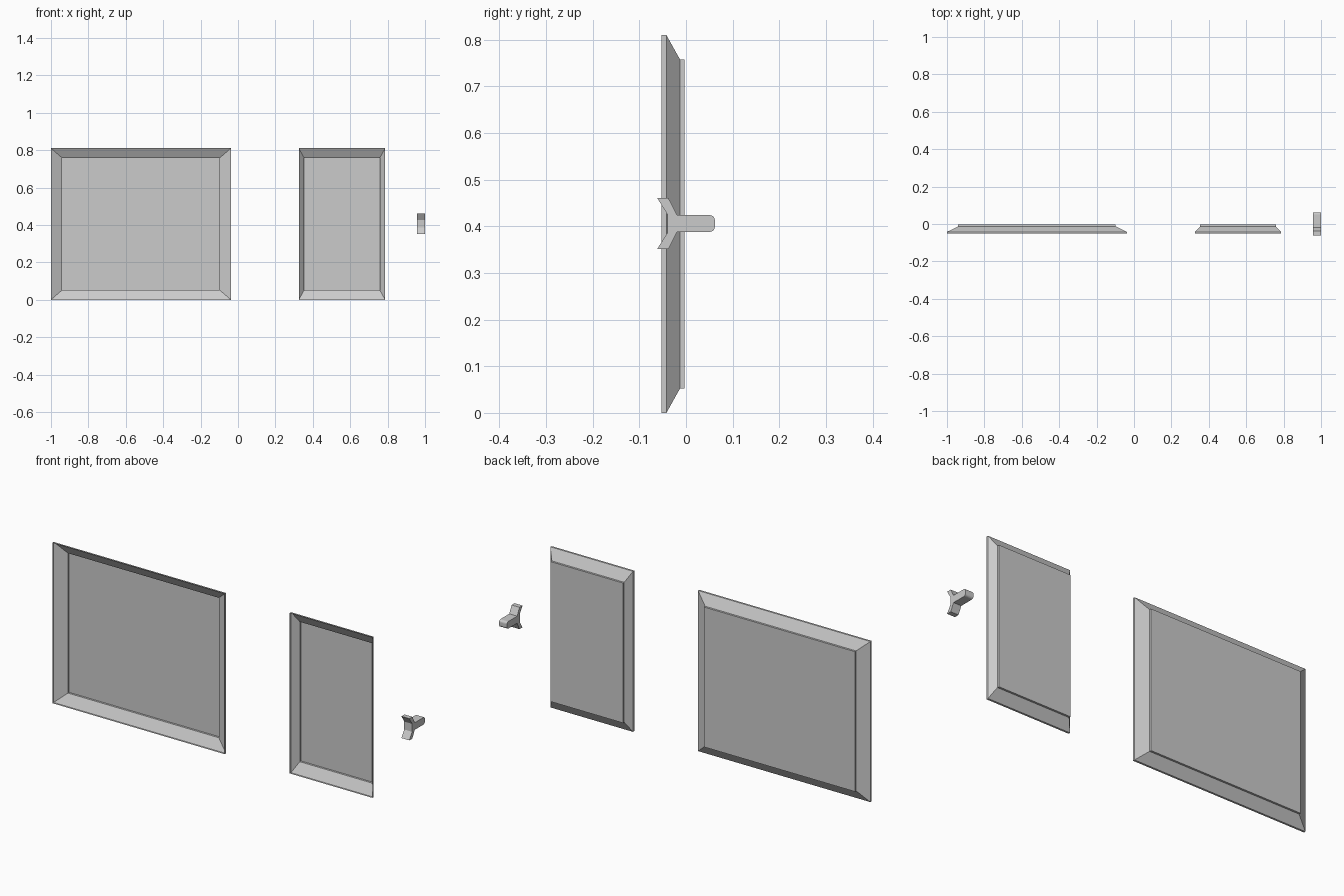
import bpy, bmesh, math

if "Cube" in bpy.data.objects:
    bpy.data.objects.remove(bpy.data.objects["Cube"])


def make_object(name, bm):
    mesh = bpy.data.meshes.new(name)
    bm.to_mesh(mesh)
    bm.free()
    obj = bpy.data.objects.new(name, mesh)
    bpy.context.collection.objects.link(obj)
    return obj


# Shallow tray panel: open front, rim lip, sloped border, small step, flat back
def tray_panel(name, x0, x1, border_x, z0=0.0, z1=0.81, border_z=0.052):
    bm = bmesh.new()
    rings = []
    for y, inset in ((-0.052, 0), (-0.042, 0), (-0.013, 1), (-0.003, 1)):
        dx, dz = border_x * inset, border_z * inset
        corners = ((x0 + dx, z0 + dz), (x1 - dx, z0 + dz),
                   (x1 - dx, z1 - dz), (x0 + dx, z1 - dz))
        rings.append([bm.verts.new((x, y, z)) for x, z in corners])
    for a, b in zip(rings, rings[1:]):
        for i in range(4):
            j = (i + 1) % 4
            bm.faces.new((a[j], a[i], b[i], b[j]))
    bm.faces.new(rings[-1][::-1])
    return make_object(name, bm)


# Y-shaped handle: half profile mirrored about its centre line, then extruded
def forked_handle(name, x0, x1, zc=0.406):
    r, y_end, half = 0.011, 0.062, 0.018
    top = [(-0.040, 0.020), (-0.062, 0.055), (-0.038, 0.055), (-0.019, half)]
    for k in range(5):
        a = math.pi / 2 * (1 - k / 4)
        top.append((y_end - r + r * math.cos(a), half - r + r * math.sin(a)))
    profile = top + [(y, -z) for y, z in reversed(top)]
    bm = bmesh.new()
    face = bm.faces.new([bm.verts.new((x0, y, zc + z)) for y, z in profile])
    ext = bmesh.ops.extrude_face_region(bm, geom=[face])
    moved = [v for v in ext["geom"] if isinstance(v, bmesh.types.BMVert)]
    bmesh.ops.translate(bm, verts=moved, vec=(x1 - x0, 0, 0))
    bmesh.ops.recalc_face_normals(bm, faces=bm.faces)
    return make_object(name, bm)


tray_panel("wide_panel", -1.0, -0.038, 0.06)
tray_panel("narrow_panel", 0.325, 0.787, 0.029)
forked_handle("handle", 0.956, 1.0)
